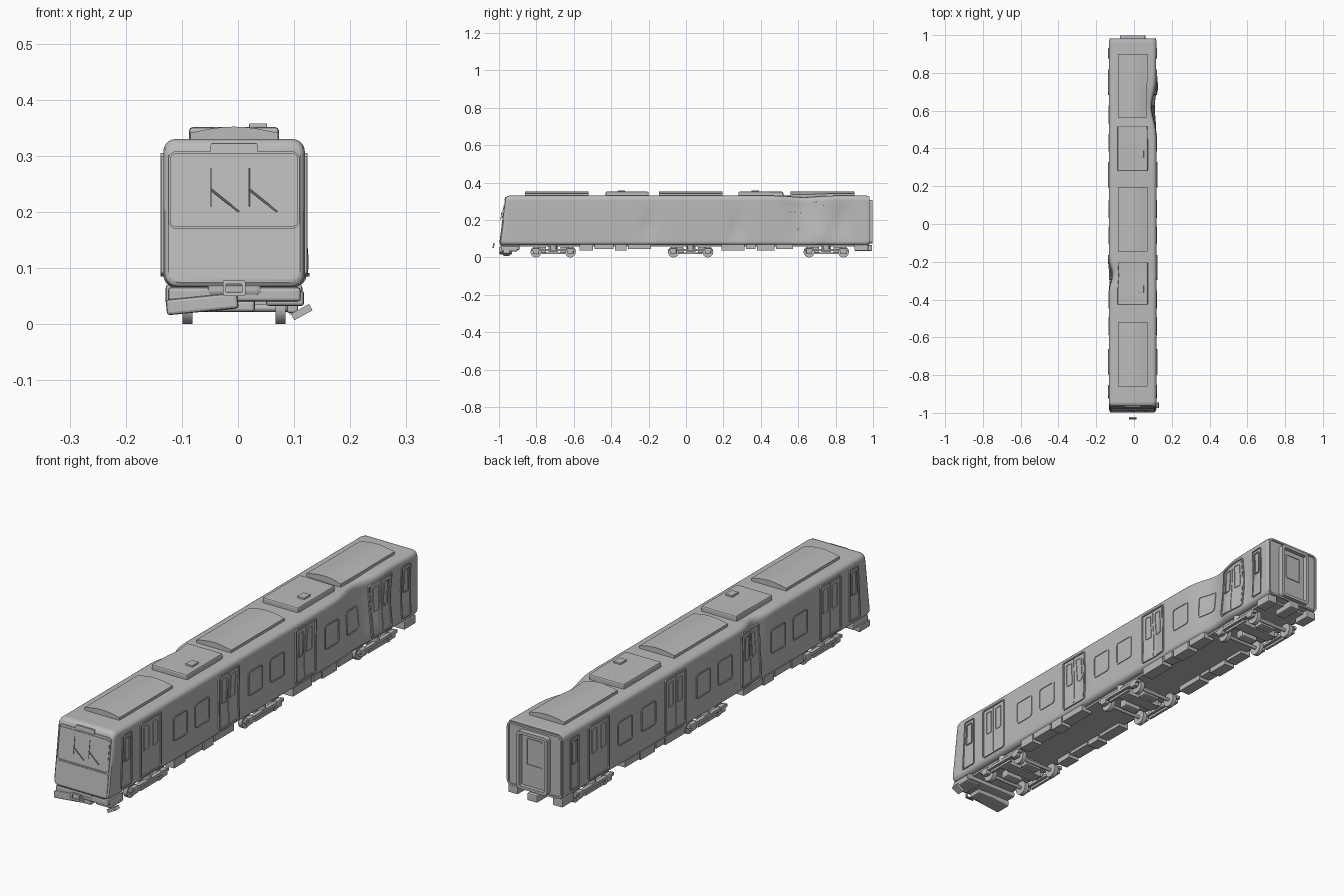
import bpy, bmesh, math
from mathutils import Vector, Matrix

if "Cube" in bpy.data.objects:
    bpy.data.objects.remove(bpy.data.objects["Cube"])

CX, HW, ROOF, FLOOR = -0.007, 0.126, 0.33, 0.065

grey = bpy.data.materials.new("plain grey")
grey.use_nodes = True
grey.diffuse_color = (0.5, 0.5, 0.5, 1)
grey.node_tree.nodes["Principled BSDF"].inputs["Base Color"].default_value = (0.5, 0.5, 0.5, 1)


def bump(v, centre, width):
    return math.exp(-((v - centre) / width) ** 2)


def warp(p):
    """Crash damage plus the raked cab face."""
    x, y, z = p
    high = max(0, min(1, (z - 0.08) / 0.2))
    right = max(0, min(1, (x - CX) / HW))
    left = max(0, min(1, (CX - x) / HW))
    nose = max(0, min(1, (-0.87 - y) / 0.08))
    dent = 0.026 * bump(y, 0.62, 0.09) * (0.3 + 0.7 * high) + 0.012 * bump(y, 0.83, 0.06) * bump(z, 0.2, 0.09)
    dent += 0.008 * bump(y, 0.27, 0.04) * bump(z, 0.16, 0.08) + 0.007 * bump(y, -0.2, 0.04) * bump(z, 0.18, 0.07)
    dent -= 0.008 * bump(y, 0.72, 0.04) * bump(z, 0.12, 0.06)
    x -= dent * right ** 3
    x += 0.02 * bump(y, -0.27, 0.05) * (0.3 + 0.7 * high) * left ** 3
    z -= (0.014 * bump(y, 0.63, 0.09) * right ** 2 + 0.012 * bump(y, -0.27, 0.05) * left ** 4) * high
    y -= 0.035 * nose * max(0, ROOF - z) / 0.26
    return Vector((x, y, z))


def finish(name, bm, bend=False, smooth=False):
    if bend:
        for axis, cuts in ((1, range(-48, 49)), (2, range(2, 18))):
            for i in cuts:
                co, no = Vector(), Vector()
                co[axis], no[axis] = i * 0.02 + 0.001, 1
                hit = [c.co[axis] for c in bm.verts]
                if min(hit) < co[axis] < max(hit):
                    bmesh.ops.bisect_plane(bm, geom=bm.verts[:] + bm.edges[:] + bm.faces[:], plane_co=co, plane_no=no)
        for v in bm.verts:
            v.co = warp(v.co)
    bmesh.ops.recalc_face_normals(bm, faces=bm.faces)
    me = bpy.data.meshes.new(name)
    bm.to_mesh(me)
    bm.free()
    me.materials.append(grey)
    ob = bpy.data.objects.new(name, me)
    bpy.context.collection.objects.link(ob)
    if smooth:
        bpy.ops.object.select_all(action="DESELECT")
        ob.select_set(True)
        bpy.context.view_layer.objects.active = ob
        bpy.ops.object.shade_smooth_by_angle(angle=math.radians(35))
    return ob


def box(name, x, y, z, bend=False, bevel=0, turn=None):
    bm = bmesh.new()
    size = Vector((x[1] - x[0], y[1] - y[0], z[1] - z[0]))
    mid = Vector((sum(x) / 2, sum(y) / 2, sum(z) / 2))
    bmesh.ops.create_cube(bm, size=1)
    bmesh.ops.scale(bm, vec=size, verts=bm.verts)
    if bevel:
        bmesh.ops.bevel(bm, geom=bm.edges[:], offset=bevel, segments=2, affect="EDGES", profile=0.5)
    if turn:
        bmesh.ops.rotate(bm, cent=(0, 0, 0), matrix=Matrix.Rotation(turn[0], 3, turn[1]), verts=bm.verts)
    bmesh.ops.translate(bm, vec=mid, verts=bm.verts)
    return finish(name, bm, bend)


def rod(name, a, b, r, sides=20):
    a, b = Vector(a), Vector(b)
    bm = bmesh.new()
    m = Matrix.Translation((a + b) / 2) @ (b - a).to_track_quat("Z", "Y").to_matrix().to_4x4()
    bmesh.ops.create_cone(bm, cap_ends=True, segments=sides, radius1=r, radius2=r, depth=(b - a).length, matrix=m)
    return finish(name, bm, smooth=True)


def rounded(u0, u1, v0, v1, r, n=4):
    pts = []
    for k, (cu, cv) in enumerate(((u1 - r, v1 - r), (u0 + r, v1 - r), (u0 + r, v0 + r), (u1 - r, v0 + r))):
        for i in range(n + 1):
            a = math.pi / 2 * (k + i / n)
            pts.append((cu + r * math.cos(a), cv + r * math.sin(a)))
    return pts


def plate(name, place, u, v, depth, r=0.008, rim=0):
    """Rounded plate, or a hollow frame when rim is set; place maps (u, v, out) to space."""
    bm = bmesh.new()
    outer = rounded(*u, *v, r)
    n = len(outer)
    loops = [[bm.verts.new(place(a, b, d)) for a, b in outer] for d in (-0.004, depth)]
    if rim:
        inner = rounded(u[0] + rim, u[1] - rim, v[0] + rim, v[1] - rim, max(r - rim, 0.002))
        loops += [[bm.verts.new(place(a, b, d)) for a, b in inner] for d in (depth, -0.004)]
    else:
        bm.faces.new(loops[0])
        bm.faces.new(loops[1])
    for p, q in zip(loops, loops[1:]):
        for i in range(n):
            bm.faces.new((p[i], p[(i + 1) % n], q[(i + 1) % n], q[i]))
    return finish(name, bm, bend=True)


# Carriage shell: rounded section lofted along its length
bm = bmesh.new()
rings = []
for y, s in ((-0.962, 0.93), (-0.957, 0.975), (-0.945, 1), (0.965, 1), (0.975, 0.985)):
    zm = (ROOF + FLOOR) / 2
    sec = rounded(-HW, HW, FLOOR, ROOF, 0.022, 5)
    rings.append([bm.verts.new((CX + a * s, y, zm + (b - zm) * s)) for a, b in sec])
for p, q in zip(rings, rings[1:]):
    for i in range(len(p)):
        j = (i + 1) % len(p)
        bm.faces.new((p[i], p[j], q[j], q[i]))
bm.faces.new(rings[0])
bm.faces.new(rings[-1])
finish("carriage_shell", bm, bend=True, smooth=True)

# Side doors and windows
for side, label in ((1, "left"), (-1, "right")):
    def wall(u, v, d, side=side):
        return CX + side * (HW + d), u, v
    for y in (-0.73, -0.23, 0.26, 0.75):
        plate(label + "_door_frame", wall, (y - 0.067, y + 0.067), (0.085, 0.305), 0.005, 0.01, 0.006)
        for s in (-1, 1):
            m = y + s * 0.029
            plate(label + "_door_leaf", wall, (m - 0.027, m + 0.027), (0.088, 0.297), 0.002, 0.004)
            plate(label + "_door_window", wall, (m - 0.017, m + 0.017), (0.185, 0.285), 0.0045, 0.007, 0.004)
    for y in (-0.54, -0.4, -0.06, 0.08, 0.43, 0.58):
        plate(label + "_window_frame", wall, (y - 0.047, y + 0.047), (0.15, 0.25), 0.003, 0.014, 0.005)
    for y in (-0.88, 0.905):
        plate(label + "_end_door_frame", wall, (y - 0.028, y + 0.028), (0.088, 0.3), 0.004, 0.006, 0.004)
        plate(label + "_end_door_window", wall, (y - 0.016, y + 0.016), (0.19, 0.285), 0.004, 0.006, 0.004)

# Cab face
def nose(u, v, d):
    return CX + u, -0.962 - d, v


plate("windscreen_frame", nose, (-0.117, 0.117), (0.17, 0.308), 0.003, 0.014, 0.004)
plate("windscreen", nose, (-0.11, 0.11), (0.212, 0.298), 0.002, 0.01)
plate("destination_box", nose, (-0.042, 0.042), (0.304, 0.322), 0.005, 0.004)
plate("lower_cab_panel", nose, (-0.117, 0.117), (0.08, 0.168), 0.002, 0.012)
for x in (-0.048, 0.02):
    rod("wiper_stem", (x, -0.984, 0.21), (x, -0.975, 0.278), 0.0012, 8)
    rod("wiper_blade", (x, -0.985, 0.24), (x + 0.05, -0.991, 0.2), 0.002, 8)

# Cab bumper, coupler and broken skirt
box("bumper", (-0.125, 0.112), (-0.99, -0.89), (0.04, 0.066), bevel=0.006)
box("bent_skirt", (-0.128, 0.0), (-0.998, -0.93), (0.022, 0.05), bevel=0.005, turn=(-0.1, "Y"))
box("skirt_corner", (0.05, 0.118), (-0.985, -0.9), (0.032, 0.06), bevel=0.006)
box("broken_step", (0.095, 0.132), (-0.975, -0.945), (0.015, 0.028), turn=(-0.5, "Y"))
box("plough", (-0.04, 0.03), (-0.985, -0.93), (0.022, 0.042), bevel=0.005)
box("coupler_shroud", (-0.055, 0.042), (-0.993, -0.95), (0.05, 0.074), bevel=0.008)
plate("coupler_frame", lambda u, v, d: (CX + u, -0.993 - d, v), (-0.02, 0.02), (0.05, 0.078), 0.004, 0.003, 0.006)

# Rear gangway and coupler
def tail(u, v, d):
    return CX + u, 0.975 + d, v


plate("gangway_frame", tail, (-0.068, 0.068), (0.075, 0.308), 0.022, 0.014, 0.012)
plate("gangway_door", tail, (-0.054, 0.054), (0.085, 0.296), 0.006, 0.006)
plate("gangway_door_window", tail, (-0.036, 0.036), (0.17, 0.28), 0.009, 0.006, 0.005)
plate("rear_rim", tail, (-0.123, 0.123), (0.068, 0.326), 0.006, 0.02, 0.008)
box("rear_coupler", (-0.03, 0.016), (0.9, 0.995), (0.035, 0.066), bevel=0.005)
for s in (-1, 1):
    box("rear_skirt", (CX + s * 0.1 - 0.022, CX + s * 0.1 + 0.022), (0.9, 0.975), (0.035, 0.068), bevel=0.004)

# Roof pods: long domed covers and shorter cooling units
for y0, y1 in ((-0.86, -0.52), (-0.145, 0.195), (0.56, 0.9)):
    bm = bmesh.new()
    arc = [(-0.078, 0.322), (0.078, 0.322)]
    arc += [(0.078 - 0.156 * i / 8, 0.341 + 0.011 * math.sin(math.pi * i / 8)) for i in range(9)]
    ends = [[bm.verts.new((CX + a, y, b)) for a, b in arc] for y in (y0, y1)]
    for e in ends:
        bm.faces.new(e)
    for i in range(len(arc)):
        j = (i + 1) % len(arc)
        bm.faces.new((ends[0][i], ends[0][j], ends[1][j], ends[1][i]))
    finish("roof_cover", bm, bend=True, smooth=True)
for y0, y1 in ((-0.43, -0.2), (0.28, 0.52)):
    box("cooling_unit", (CX - 0.08, CX + 0.08), (y0, y1), (0.322, 0.351), bend=True, bevel=0.006)
    ym = (y0 + y1) / 2 - 0.03
    box("cooling_fan_box", (0.02, 0.052), (ym - 0.02, ym + 0.02), (0.345, 0.358), bevel=0.002)

# Underframe and equipment boxes
box("underframe", (CX - 0.1, CX + 0.1), (-0.93, 0.95), (0.057, 0.07))
for start, lengths in ((-0.57, (0.08, 0.11, 0.07, 0.13)), (0.19, (0.13, 0.06, 0.1, 0.1))):
    for s in (-1, 1):
        y = start
        for k, length in enumerate(lengths):
            x = CX + s * 0.096
            box("equipment_box", (x - 0.024, x + 0.024), (y, y + length - 0.008), (0.036 + 0.008 * (k % 2), 0.07))
            y += length

# Bogies
for y in (-0.71, 0.025, 0.75):
    box("bogie_bolster", (CX - 0.08, CX + 0.08), (y - 0.025, y + 0.025), (0.03, 0.06))
    for s in (-1, 1):
        x = CX + s * 0.104
        box("bogie_side_frame", (x - 0.008, x + 0.008), (y - 0.12, y + 0.12), (0.034, 0.046))
        box("bogie_low_rail", (x - 0.005, x + 0.005), (y - 0.06, y + 0.06), (0.017, 0.027))
        rod("air_spring", (x - s * 0.01, y, 0.04), (x - s * 0.01, y, 0.066), 0.018)
        for e in (-1, 1):
            ye = y + e * 0.092
            box("axle_box", (x - 0.01, x + 0.01), (ye - 0.016, ye + 0.016), (0.02, 0.05), bevel=0.004)
            rod("wheel", (CX + s * 0.078, ye, 0.029), (CX + s * 0.092, ye, 0.029), 0.029, 28)
            rod("wheel_flange", (CX + s * 0.074, ye, 0.029), (CX + s * 0.079, ye, 0.029), 0.029, 28)
    for e in (-1, 1):
        rod("axle", (CX - 0.1, y + e * 0.092, 0.029), (CX + 0.1, y + e * 0.092, 0.029), 0.007, 12)
        box("traction_motor", (-0.045, 0.03), (y + e * 0.058 - 0.02, y + e * 0.058 + 0.02), (0.022, 0.056), bevel=0.006)
